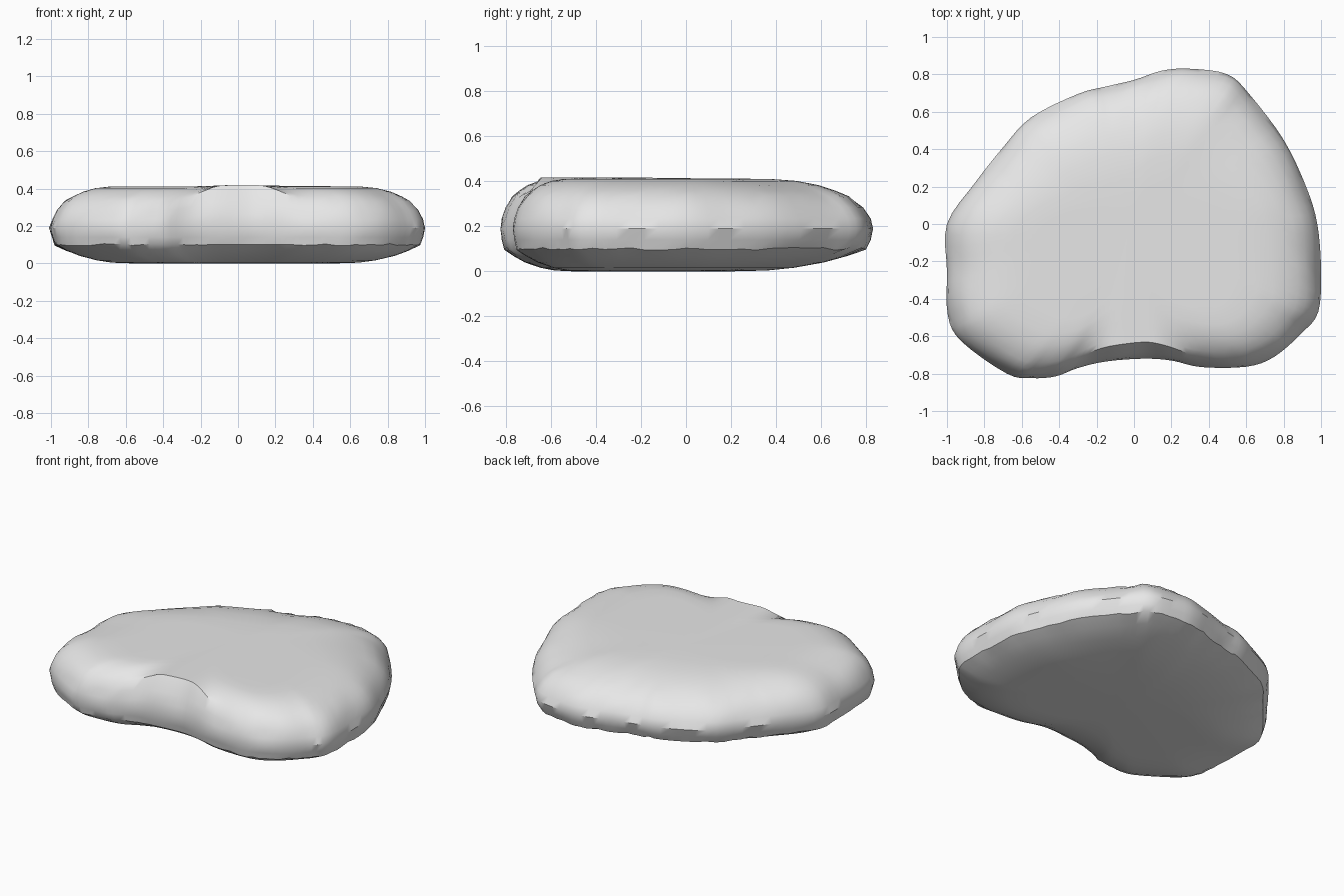
import bpy, bmesh, math, random
from mathutils import Vector

random.seed(4)
if "Cube" in bpy.data.objects:
    bpy.data.objects.remove(bpy.data.objects["Cube"], do_unlink=True)

# Plan outline of the stone at its widest, counterclockwise
OUTLINE = [(-1, 0), (-1, -0.25), (-0.995, -0.49), (-0.92, -0.63), (-0.68, -0.8),
           (-0.55, -0.824), (-0.42, -0.815), (-0.3, -0.77), (-0.15, -0.735),
           (0.05, -0.72), (0.2, -0.73), (0.36, -0.765), (0.6, -0.763), (0.75, -0.71),
           (0.9, -0.58), (0.985, -0.47), (1, -0.25), (0.98, 0), (0.92, 0.2),
           (0.8, 0.45), (0.62, 0.69), (0.5, 0.8), (0.3, 0.83), (0.15, 0.82),
           (0, 0.77), (-0.15, 0.735), (-0.3, 0.695), (-0.55, 0.57), (-0.7, 0.41),
           (-0.85, 0.22)]
# Edge section from the underside up: inset from the outline, height
SECTION = [(0.52, 0.0), (0.38, 0.004), (0.28, 0.016), (0.17, 0.04), (0.09, 0.068),
           (0.025, 0.1), (0.008, 0.14), (0.0, 0.19), (0.008, 0.235), (0.035, 0.285),
           (0.08, 0.33), (0.13, 0.358), (0.19, 0.383), (0.27, 0.402), (0.37, 0.411),
           (0.5, 0.412)]
LOWER_RIM, UPPER_RIM = 5, 10
CENTRE = Vector((0, -0.05))
STEPS = 4


def smoothstep(t):
    t = max(0.0, min(1.0, t))
    return t * t * (3 - 2 * t)


def smooth_loop(points, steps):
    """Closed Catmull-Rom curve through the points."""
    pts = [Vector(p) for p in points]
    n, out = len(pts), []
    for i in range(n):
        a, b, c, d = (pts[(i + k) % n] for k in (-1, 0, 1, 2))
        for s in range(steps):
            t = s / steps
            out.append(0.5 * (2 * b + (c - a) * t + (2 * a - 5 * b + 4 * c - d) * t * t
                              + (3 * b - a - 3 * c + d) * t ** 3))
    return out


loop = smooth_loop(OUTLINE, STEPS)
count = len(loop)
chips = [random.uniform(-1, 1) for _ in loop]

bm = bmesh.new()
rings = []
for k, (inset, height) in enumerate(SECTION):
    ring = []
    for i, p in enumerate(loop):
        inward = (CENTRE - p).normalized()
        back = smoothstep((p.y - 0.1) / 0.6)
        front = smoothstep((-p.y - 0.4) / 0.3)
        # Scooped notch in the front, where the wall climbs to the top
        notch = smoothstep((0.42 - abs(p.x - 0.02)) / 0.32) * front
        d, z = inset * (1 + 0.35 * back - 0.2 * front), height
        if k >= UPPER_RIM:
            z += (0.418 - z) * notch
            d += 0.02 * notch
        elif k > LOWER_RIM + 1:
            z += 0.06 * notch * (k - LOWER_RIM - 1) / 4
        # Slightly chipped rims and gentle unevenness around the wall
        if k in (LOWER_RIM, UPPER_RIM):
            z += 0.006 * chips[i] * (1 - notch)
        if LOWER_RIM <= k <= UPPER_RIM:
            d += 0.006 * (1 + math.sin(i * 0.9)) * math.sin(math.pi * (k - 4) / 7) * (k != 7)
        q = p + inward * d
        ring.append(bm.verts.new((q.x, q.y, z)))
    rings.append(ring)

# Skin the rings and close the flat top and underside
for low, high in zip(rings, rings[1:]):
    for i in range(count):
        j = (i + 1) % count
        bm.faces.new((low[i], low[j], high[j], high[i]))
bm.faces.new(rings[0])
bm.faces.new(rings[-1])
bmesh.ops.recalc_face_normals(bm, faces=bm.faces)

mesh = bpy.data.meshes.new("stone")
bm.to_mesh(mesh)
bm.free()
stone = bpy.data.objects.new("stone", mesh)
bpy.context.collection.objects.link(stone)

# Plain grey stone
grey = bpy.data.materials.new("stone grey")
grey.use_nodes = True
grey.diffuse_color = (0.8, 0.8, 0.8, 1)
grey.node_tree.nodes["Principled BSDF"].inputs["Base Color"].default_value = (0.8, 0.8, 0.8, 1)
mesh.materials.append(grey)

# Smooth surface with crisp rims
bpy.ops.object.select_all(action='DESELECT')
stone.select_set(True)
bpy.context.view_layer.objects.active = stone
bpy.ops.object.shade_smooth_by_angle(angle=math.radians(35))
